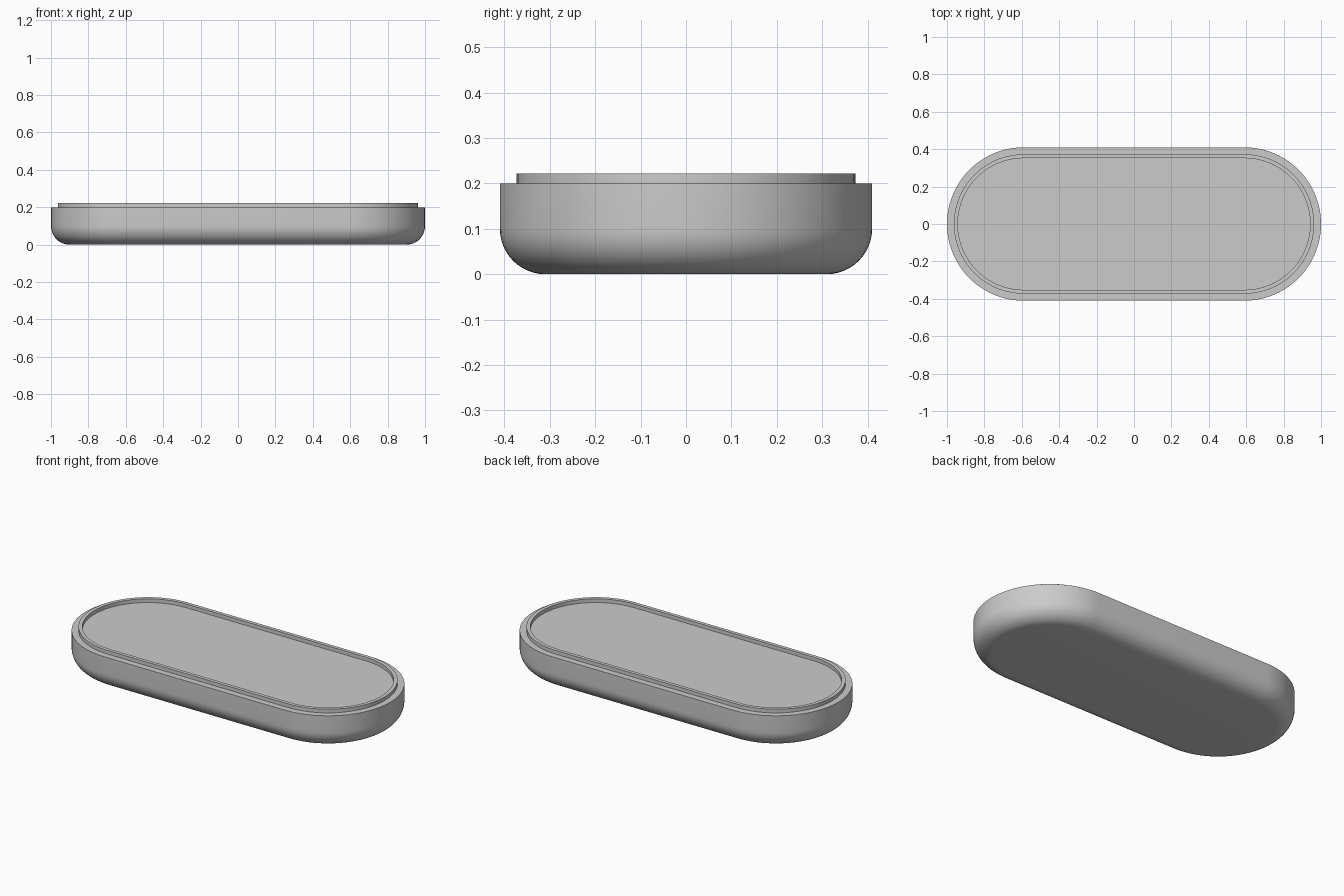
import bpy, bmesh
from math import sin, cos, pi

if "Cube" in bpy.data.objects:
    bpy.data.objects.remove(bpy.data.objects["Cube"], do_unlink=True)

HALF_STRAIGHT = 0.59
RADIUS = 0.41
FILLET = 0.1
ARC_STEPS = 48

grey = bpy.data.materials.new("plain_grey")
grey.use_nodes = True
colour = (0.6, 0.6, 0.6, 1)
grey.diffuse_color = colour
grey.node_tree.nodes["Principled BSDF"].inputs["Base Color"].default_value = colour


def stadium(bm, radius, z):
    """Ring of vertices around a rounded-end outline."""
    ring = []
    for side in (1, -1):
        for i in range(ARC_STEPS + 1):
            a = -pi / 2 + pi * i / ARC_STEPS
            ring.append(bm.verts.new((side * (HALF_STRAIGHT + radius * cos(a)),
                                      side * radius * sin(a), z)))
    return ring


def loft(name, profile):
    """Join the outlines of a (radius, height) profile and cap both ends."""
    bm = bmesh.new()
    rings = [stadium(bm, r, z) for r, z in profile]
    for low, high in zip(rings, rings[1:]):
        for i in range(len(low)):
            j = (i + 1) % len(low)
            bm.faces.new((low[i], low[j], high[j], high[i]))
    bm.faces.new(rings[0][::-1])
    bm.faces.new(rings[-1])
    mesh = bpy.data.meshes.new(name)
    bm.to_mesh(mesh)
    bm.free()
    mesh.materials.append(grey)
    obj = bpy.data.objects.new(name, mesh)
    bpy.context.collection.objects.link(obj)
    bpy.ops.object.select_all(action="DESELECT")
    obj.select_set(True)
    bpy.context.view_layer.objects.active = obj
    bpy.ops.object.shade_smooth_by_angle(angle=pi / 6)
    return obj


# Rounded underside, upright wall, shoulder, raised lip and recessed floor
underside = [(RADIUS - FILLET + FILLET * sin(a), FILLET - FILLET * cos(a))
             for a in (pi / 2 * i / 12 for i in range(13))]
rim = [(RADIUS, 0.2), (0.373, 0.2), (0.373, 0.222), (0.352, 0.222), (0.352, 0.2)]
loft("tray_body", underside + rim)
